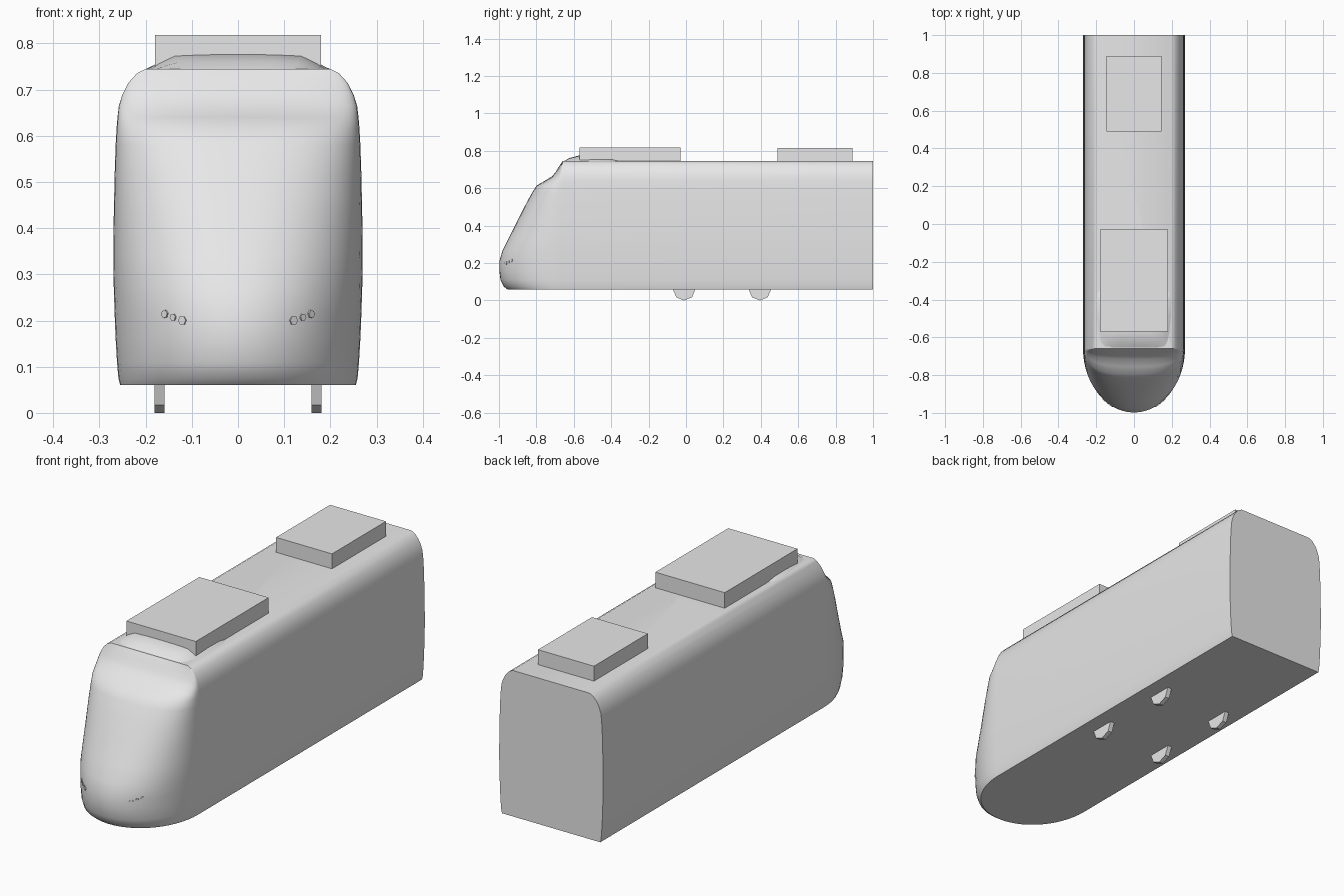
import bpy, bmesh, math
from mathutils import Vector

cube = bpy.data.objects.get("Cube")
if cube:
    bpy.data.objects.remove(cube)

grey = bpy.data.materials.new("light_grey")
grey.use_nodes = True
grey.diffuse_color = (0.8, 0.8, 0.8, 1)
grey.node_tree.nodes["Principled BSDF"].inputs["Base Color"].default_value = (0.8, 0.8, 0.8, 1)


def finish(name, bm, smooth=None):
    bmesh.ops.recalc_face_normals(bm, faces=bm.faces)
    mesh = bpy.data.meshes.new(name)
    bm.to_mesh(mesh)
    bm.free()
    obj = bpy.data.objects.new(name, mesh)
    bpy.context.collection.objects.link(obj)
    mesh.materials.append(grey)
    if smooth:
        bpy.ops.object.select_all(action='DESELECT')
        obj.select_set(True)
        bpy.context.view_layer.objects.active = obj
        bpy.ops.object.shade_smooth_by_angle(angle=math.radians(smooth))
    return obj


def loft(name, rings, smooth):
    """Skin a stack of closed rings and cap both ends."""
    bm = bmesh.new()
    rows = [[bm.verts.new(p) for p in ring] for ring in rings]
    n = len(rows[0])
    for a, b in zip(rows, rows[1:]):
        for i in range(n):
            j = (i + 1) % n
            bm.faces.new((a[i], a[j], b[j], b[i]))
    bm.faces.new(rows[0])
    bm.faces.new(rows[-1])
    return finish(name, bm, smooth)


def box(name, half_width, y0, y1, z0, z1):
    bm = bmesh.new()
    bmesh.ops.create_cube(bm, size=1)
    for v in bm.verts:
        v.co = (v.co.x * 2 * half_width, (y0 + y1) / 2 + v.co.y * (y1 - y0),
                (z0 + z1) / 2 + v.co.z * (z1 - z0))
    return finish(name, bm)


def disc(name, centre, axis, radius, depth, sides):
    bm = bmesh.new()
    bmesh.ops.create_cone(bm, cap_ends=True, segments=sides, radius1=radius,
                          radius2=radius, depth=depth)
    turn = Vector((0, 0, 1)).rotation_difference(Vector(axis))
    for v in bm.verts:
        v.co = turn @ v.co + Vector(centre)
    return finish(name, bm)


# Body: height, half width, nose length and nose squareness at each level
NOSE_Y, TAIL_Y = -0.66, 1.0
levels = [
    (0.06, 0.255, 0.295, 2.0), (0.075, 0.259, 0.315, 2.0), (0.11, 0.262, 0.332, 2.0),
    (0.16, 0.265, 0.338, 2.0), (0.21, 0.267, 0.338, 2.0), (0.27, 0.269, 0.32, 2.1),
    (0.34, 0.27, 0.285, 2.15), (0.43, 0.269, 0.24, 2.25), (0.52, 0.267, 0.194, 2.4),
    (0.58, 0.265, 0.161, 2.5), (0.615, 0.263, 0.138, 2.6), (0.64, 0.261, 0.095, 2.6),
    (0.665, 0.258, 0.055, 2.6), (0.69, 0.25, 0.035, 2.5), (0.715, 0.237, 0.02, 2.4),
    (0.735, 0.219, 0.007, 2.2), (0.745, 0.2, 0.0, 2.0)]
STEPS = 28
rings = []
for z, hw, nose, power in levels:
    ring = [(hw, TAIL_Y, z)]
    for i in range(STEPS + 1):
        t = math.pi * i / STEPS
        c, s = math.cos(t), math.sin(t)
        x = math.copysign(abs(c) ** (2 / power), c) * hw
        ring.append((x, NOSE_Y - nose * max(s, 0) ** (2 / power), z))
    ring.append((-hw, TAIL_Y, z))
    rings.append(ring)
loft("body_shell", rings, 35)

# Roof equipment
box("front_roof_unit", 0.18, -0.57, -0.03, 0.74, 0.818)
box("rear_roof_unit", 0.145, 0.49, 0.89, 0.74, 0.815)

# Roof fairing: position, half width and height along the roof
fairing = []
for y, hw, h in [(-0.655, 0.165, 0.001), (-0.625, 0.18, 0.018), (-0.57, 0.19, 0.033),
                 (-0.48, 0.2, 0.028), (-0.39, 0.203, 0.022), (-0.36, 0.198, 0.008),
                 (-0.345, 0.185, 0.001)]:
    half = [(1, 0), (0.9, 0.4), (0.72, 0.9), (0.4, 0.98)]
    section = half + [(0, 1)] + [(-x, z) for x, z in reversed(half)]
    fairing.append([(x * hw, y, 0.743 + z * h) for x, z in section])
loft("roof_fairing", fairing, 40)

# Wheels and headlights on both sides
for side, label in ((1, "left"), (-1, "right")):
    for y, place in ((-0.01, "front"), (0.395, "rear")):
        disc(f"{place}_{label}_wheel", (side * 0.17, y, 0.06), (1, 0, 0), 0.06, 0.022, 8)
    for x, z, r, place in ((0.12, 0.2, 0.01, "inner"), (0.14, 0.207, 0.008, "middle"),
                           (0.158, 0.214, 0.009, "outer")):
        hw, nose = 0.267, 0.338
        dy = nose * math.sqrt(1 - (x / hw) ** 2)
        normal = Vector((side * x / hw ** 2, -dy / nose ** 2, 0)).normalized()
        disc(f"{place}_{label}_headlight", (side * x, NOSE_Y - dy, z), normal, r, 0.006, 6)
